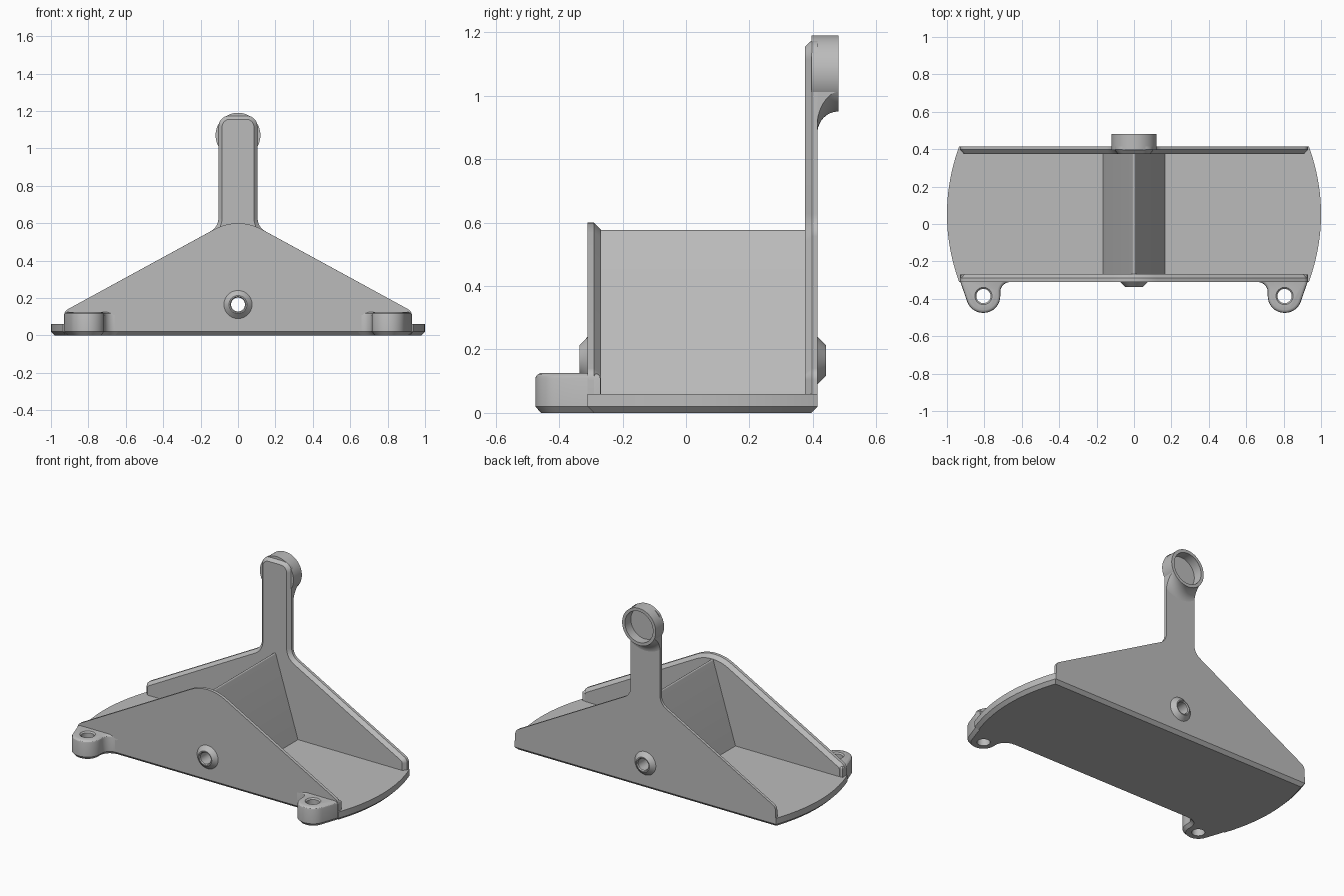
import bpy, bmesh, math
from mathutils import Vector

cube = bpy.data.objects.get("Cube")
if cube:
    bpy.data.objects.remove(cube, do_unlink=True)

GREY = (0.5, 0.5, 0.5, 1)
grey = bpy.data.materials.new("plain_grey")
grey.use_nodes = True
grey.diffuse_color = GREY
grey.node_tree.nodes["Principled BSDF"].inputs["Base Color"].default_value = GREY


def to_object(name, bm):
    bmesh.ops.remove_doubles(bm, verts=bm.verts, dist=1e-5)
    bmesh.ops.recalc_face_normals(bm, faces=bm.faces)
    mesh = bpy.data.meshes.new(name)
    bm.to_mesh(mesh)
    bm.free()
    mesh.materials.append(grey)
    obj = bpy.data.objects.new(name, mesh)
    bpy.context.collection.objects.link(obj)
    return obj


def activate(obj):
    bpy.ops.object.select_all(action='DESELECT')
    obj.select_set(True)
    bpy.context.view_layer.objects.active = obj


def cut(obj, cutter):
    mod = obj.modifiers.new("hole", 'BOOLEAN')
    mod.operation, mod.solver, mod.object = 'DIFFERENCE', 'EXACT', cutter
    activate(obj)
    bpy.ops.object.modifier_apply(modifier=mod.name)


def rounded(points, steps=10):
    """Outline from (x, y, corner radius) points."""
    out = []
    for i, (x, y, r) in enumerate(points):
        p = Vector((x, y))
        if not r:
            out.append(p)
            continue
        a = (Vector(points[i - 1][:2]) - p).normalized()
        b = (Vector(points[(i + 1) % len(points)][:2]) - p).normalized()
        half = a.angle(b) / 2
        centre = p + (a + b).normalized() * r / math.sin(half)
        start = p + a * r / math.tan(half) - centre
        end = p + b * r / math.tan(half) - centre
        sweep = start.angle(end)
        for k in range(steps + 1):
            t = k / steps
            out.append(centre + (start * math.sin((1 - t) * sweep)
                                 + end * math.sin(t * sweep)) / math.sin(sweep))
    return out


def inset(outline, d):
    """Move a counter-clockwise outline inwards by d."""
    out = []
    for i, p in enumerate(outline):
        e1 = (p - outline[i - 1]).normalized()
        e2 = (outline[(i + 1) % len(outline)] - p).normalized()
        n1, n2 = Vector((-e1.y, e1.x)), Vector((-e2.y, e2.x))
        out.append(p + (n1 + n2) * d / (1 + n1.dot(n2)))
    return out


def slab(name, outline, axis, levels):
    """Extrude an outline through (position, inset) levels along an axis."""
    bm = bmesh.new()
    rings = []
    for h, d in levels:
        rings.append([bm.verts.new((p.x, p.y, h) if axis == 'z' else (p.x, h, p.y))
                      for p in inset(outline, d)])
    for lo, hi in zip(rings, rings[1:]):
        for i in range(len(lo)):
            bm.faces.new((lo[i - 1], lo[i], hi[i], hi[i - 1]))
    bm.faces.new(rings[0])
    bm.faces.new(rings[-1])
    return to_object(name, bm)


def lathe_mesh(profile, axis, centre, sides=64):
    """Turn a closed (radius, position) profile about an axis."""
    bm = bmesh.new()
    rings = []
    for k in range(sides):
        c, s = math.cos(math.tau * k / sides), math.sin(math.tau * k / sides)
        rings.append([bm.verts.new(Vector(centre) + Vector(
            (r * c, r * s, h) if axis == 'z' else (r * c, h, r * s))) for r, h in profile])
    for k in range(sides):
        a, b = rings[k - 1], rings[k]
        for i in range(len(profile)):
            bm.faces.new((a[i - 1], a[i], b[i], b[i - 1]))
    return bm


def lathe(name, profile, axis, centre):
    return to_object(name, lathe_mesh(profile, axis, centre))


def symmetric(half):
    """Complete a right-hand outline, listed bottom to top, with its mirror."""
    return half + [(-x, y, r) for x, y, r in reversed(half) if x > 0]


parts = []

# Base plate with bowed ends
MID, HALF = 0.0525, 0.3625
ys = [MID + HALF * (k / 12 - 1) for k in range(25)]
right_end = [Vector((0.935 + 0.065 * (1 - ((y - MID) / HALF) ** 2), y)) for y in ys]
left_end = [-p + Vector((0, 2 * MID)) for p in right_end]
base = slab("base_plate", right_end + left_end, 'z', [(0, 0.02), (0.02, 0), (0.06, 0)])
parts.append(base)

# Front wall, back wall with its upright arm, and the central ridge
front = rounded(symmetric([(0.93, 0.03, 0), (0.93, 0.129, 0.04), (0, 0.636, 0.26)]))
front_wall = slab("front_wall", front, 'y', [(-0.31, 0), (-0.29, 0), (-0.268, 0.022)])
back = rounded(symmetric([(0.93, 0.03, 0), (0.93, 0.129, 0.04),
                          (0.105, 0.579, 0.08), (0.105, 1.175, 0.06)]))
back_wall = slab("back_wall_and_arm", back, 'y', [(0.415, 0), (0.397, 0), (0.375, 0.02)])
ridge_outline = rounded(symmetric([(0.175, 0.03, 0), (0, 0.595, 0.008)]))
ridge = slab("central_ridge", ridge_outline, 'y', [(-0.28, 0), (0.39, 0)])

# Bore through both walls and the ridge
BORE_Z, BORE_R = 0.165, 0.037
bore = lathe("bore_cutter", [(0, -1), (BORE_R, -1), (BORE_R, 1), (0, 1)], 'y', (0, 0, BORE_Z))
for obj in (front_wall, back_wall, ridge):
    cut(obj, bore)
    parts.append(obj)
bpy.data.objects.remove(bore, do_unlink=True)

# Tapered bosses around the bore
for name, y, s in (("front_boss", -0.31, -1), ("back_boss", 0.415, 1)):
    profile = [(BORE_R, -0.015), (0.075, -0.015), (0.075, 0), (0.048, 0.026),
               (0.042, 0.026), (BORE_R, 0.02)]
    parts.append(lathe(name, [(r, s * h) for r, h in profile], 'y', (0, y, BORE_Z)))

# Mounting lugs, one modelled and mirrored
lug_outline = rounded([(0.93, -0.27, 0), (0.64, -0.27, 0), (0.64, -0.31, 0),
                       (0.715, -0.31, 0.055), (0.715, -0.475, 0.089),
                       (0.871, -0.475, 0.089), (0.93, -0.305, 0)])
lugs = slab("mounting_lugs", lug_outline, 'z',
            [(0, 0.018), (0.02, 0), (0.108, 0), (0.116, 0.002), (0.122, 0.008), (0.125, 0.016)])
drill = lathe("lug_cutter", [(0, -0.1), (0.038, -0.1), (0.038, 0.117), (0.047, 0.126),
                             (0.047, 0.2), (0, 0.2)], 'z', (0.805, -0.385, 0))
cut(lugs, drill)
bpy.data.objects.remove(drill, do_unlink=True)
mirror = lugs.modifiers.new("mirror", 'MIRROR')
mirror.use_clip = False
activate(lugs)
bpy.ops.object.modifier_apply(modifier=mirror.name)
parts.append(lugs)

# Round cup at the top of the arm, open to the back
CUP = (0, 0, 1.07)
parts.append(lathe("cup", [(0, 0.395), (0.12, 0.395), (0.12, 0.48), (0.1, 0.48),
                           (0.1, 0.42), (0, 0.42)], 'y', CUP))

# Curved flare blending the cup into the arm, trimmed to the arm width
arc = [math.pi / 2 * k / 10 for k in range(11)]
flare_profile = [(0.101, 0.405), (0.101, 0.479)]
flare_profile += [(0.19 - 0.07 * math.cos(a), 0.479 - 0.065 * math.sin(a)) for a in arc]
flare_profile.append((0.19, 0.405))
bm = lathe_mesh(flare_profile, 'y', CUP)
for point, normal in (((0.105, 0, 0), (1, 0, 0)), ((-0.105, 0, 0), (-1, 0, 0)), (CUP, (0, 0, 1))):
    result = bmesh.ops.bisect_plane(bm, geom=bm.verts[:] + bm.edges[:] + bm.faces[:],
                                    plane_co=point, plane_no=normal, clear_outer=True)
    edges = [e for e in result["geom_cut"] if isinstance(e, bmesh.types.BMEdge)]
    bmesh.ops.holes_fill(bm, edges=edges, sides=0)
parts.append(to_object("cup_flare", bm))

# Smooth curves, crisp edges
for obj in parts:
    activate(obj)
    bpy.ops.object.shade_smooth_by_angle(angle=math.radians(25))
